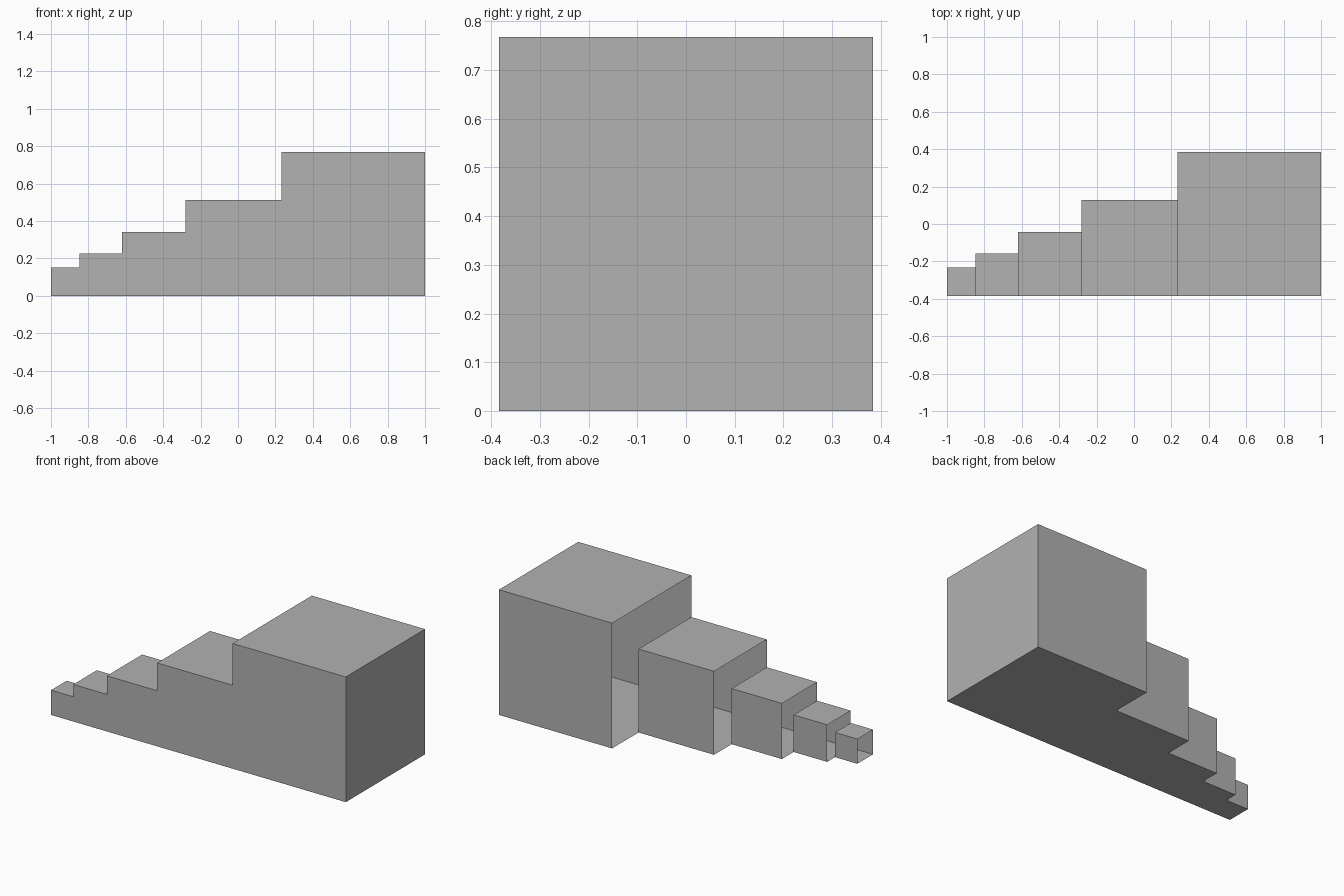
import bpy
import bmesh
from mathutils import Matrix, Vector

default = bpy.data.objects.get("Cube")
if default:
    bpy.data.objects.remove(default, do_unlink=True)

COUNT = 5
RATIO = 2 / 3
LENGTH = 2.0
# Largest edge, so that the whole shrinking row fills the length
LARGEST = LENGTH * (1 - RATIO) / (1 - RATIO ** COUNT)

grey = bpy.data.materials.new("plain_grey")
grey.use_nodes = True
colour = (0.445, 0.445, 0.445, 1)
grey.diffuse_color = colour
grey.node_tree.nodes["Principled BSDF"].inputs["Base Color"].default_value = colour


def open_box(name, size, right_end):
    """Cube resting on the ground, flush with the front, open towards -x."""
    centre = Vector((right_end - size / 2, (size - LARGEST) / 2, size / 2))
    bm = bmesh.new()
    bmesh.ops.create_cube(bm, size=size, matrix=Matrix.Translation(centre))
    bm.normal_update()
    ends = [f for f in bm.faces if f.normal.x < -0.9]
    bmesh.ops.delete(bm, geom=ends, context='FACES')
    mesh = bpy.data.meshes.new(name)
    bm.to_mesh(mesh)
    bm.free()
    mesh.materials.append(grey)
    obj = bpy.data.objects.new(name, mesh)
    bpy.context.collection.objects.link(obj)


# Row of boxes, each two thirds the size of the one before
size, end = LARGEST, LENGTH / 2
for i in range(COUNT):
    open_box(f"step_box_{i + 1}", size, end)
    end -= size
    size *= RATIO
